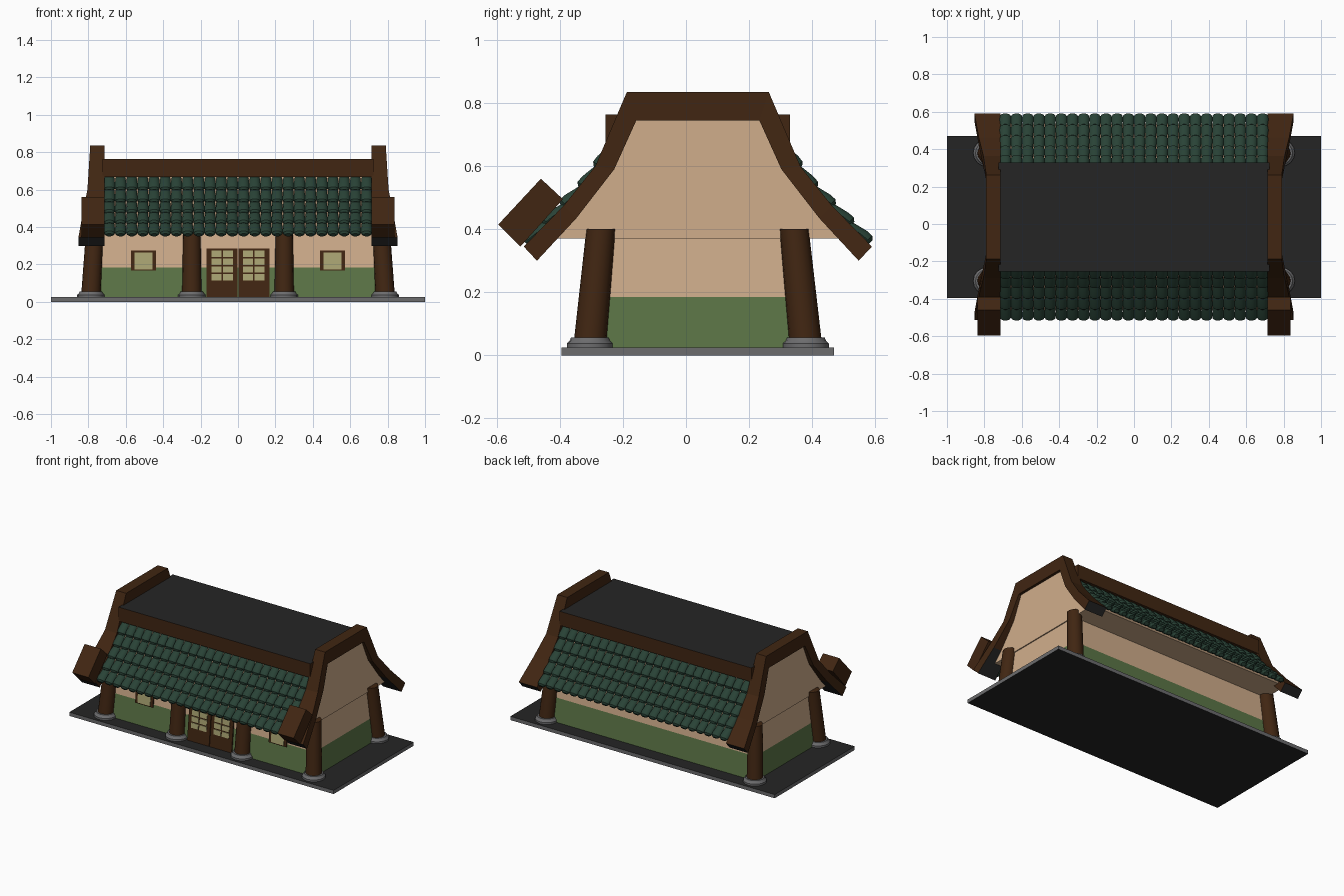
import bpy, bmesh, math
from mathutils import Vector

if "Cube" in bpy.data.objects:
    bpy.data.objects.remove(bpy.data.objects["Cube"])

CY = 0.0375          # depth centre of the building (the front porch ends push it back)


def material(name, r, g, b):
    m = bpy.data.materials.new(name)
    m.diffuse_color = (r, g, b, 1)
    m.use_nodes = True
    m.node_tree.nodes["Principled BSDF"].inputs["Base Color"].default_value = m.diffuse_color
    return m


BROWN = material("dark brown wood", 0.052, 0.019, 0.006)
CREAM = material("cream plaster", 0.63, 0.42, 0.26)
GREEN = material("moss green paint", 0.107, 0.18, 0.062)
TILE = material("dark green tile", 0.022, 0.055, 0.037)
GREY = material("grey stone", 0.15, 0.15, 0.155)
DARK = material("charcoal", 0.018, 0.018, 0.018)
PANE = material("pale yellow pane", 0.40, 0.37, 0.17)


def loft(name, pieces, mats, rule=None, smooth=False):
    """Each piece is a list of equal rings, skinned and capped at both ends."""
    bm = bmesh.new()
    for rings in pieces:
        rows = [[bm.verts.new(p) for p in r] for r in rings]
        n = len(rows[0])
        for a, b in zip(rows, rows[1:]):
            for i in range(n):
                bm.faces.new((a[i], a[(i + 1) % n], b[(i + 1) % n], b[i]))
        bm.faces.new(rows[0])
        bm.faces.new(rows[-1])
    bmesh.ops.recalc_face_normals(bm, faces=bm.faces)
    if rule:
        bm.normal_update()
        for f in bm.faces:
            f.material_index = rule(f.normal, f.calc_center_median())
    me = bpy.data.meshes.new(name)
    bm.to_mesh(me)
    bm.free()
    for m in mats:
        me.materials.append(m)
    ob = bpy.data.objects.new(name, me)
    bpy.context.collection.objects.link(ob)
    if smooth:
        bpy.ops.object.select_all(action='DESELECT')
        bpy.context.view_layer.objects.active = ob
        ob.select_set(True)
        bpy.ops.object.shade_smooth_by_angle(angle=math.radians(40))
    return ob


def rect(x, y0, y1, z):
    return [(-x, y0, z), (x, y0, z), (x, y1, z), (-x, y1, z)]


def circle(x, y, z, r, n=16):
    return [(x + r * math.cos(2 * math.pi * i / n),
             y + r * math.sin(2 * math.pi * i / n), z) for i in range(n)]


# ground slab: grey edge, charcoal faces
flat_dark = lambda n, c: 1 if abs(n.z) > 0.5 else 0
loft("ground_slab", [[rect(1, -0.395, 0.47, 0), rect(1, -0.395, 0.47, 0.025)]],
     [GREY, DARK], flat_dark)


# walls lean inwards with height
def lean(z):
    return (z - 0.025) / 0.345 * 0.036


def wall_ring(z):
    k = lean(z)
    return rect(0.79 - k * 0.7, -0.302 + k, 0.377 - k, z)


loft("lower_wall", [[wall_ring(0.02), wall_ring(0.185)]], [GREEN])
loft("upper_wall", [[wall_ring(0.185), wall_ring(0.375)]], [CREAM])


# plates lying on the sloping front wall
def plate(x0, x1, z0, z1, out):
    def ring(z):
        y = -0.302 + lean(z)
        return [(x0, y - out, z), (x1, y - out, z), (x1, y + 0.004, z), (x0, y + 0.004, z)]
    return [ring(z0), ring(z1)]


loft("door_leaves", [plate(-0.168, -0.002, 0.025, 0.285, 0.008),
                     plate(0.002, 0.168, 0.025, 0.285, 0.008)], [BROWN])
panes = []
for cx in (-0.085, 0.085):
    for col in (-1, 1):
        for row in range(4):
            mx, z = cx + col * 0.031, 0.114 + row * 0.042
            panes.append(plate(mx - 0.027, mx + 0.027, z, z + 0.034, 0.012))
loft("door_panes", panes, [PANE])
for s, side in ((-1, "left"), (1, "right")):
    x = s * 0.505
    loft(side + "_window_frame", [plate(x - 0.067, x + 0.067, 0.167, 0.275, 0.008)], [BROWN])
    loft(side + "_window_pane", [plate(x - 0.048, x + 0.048, 0.174, 0.265, 0.012)], [PANE])

# columns on stone feet
spots = [("front_inner", 0.247, 0.247, -0.305, -0.27),
         ("front_corner", 0.787, 0.765, -0.305, -0.27),
         ("back_corner", 0.787, 0.765, 0.38, 0.343)]
for name, xb, xt, yb, yt in spots:
    for s, side in ((-1, "left"), (1, "right")):
        loft(f"{name}_column_{side}",
             [[circle(s * xb, yb, 0.03, 0.052), circle(s * xt, yt, 0.40, 0.046)]],
             [BROWN], smooth=True)
        loft(f"{name}_stone_{side}",
             [[circle(s * xb, yb, z, r) for z, r in
               ((0.02, 0.073), (0.038, 0.073), (0.046, 0.064), (0.056, 0.060))]],
             [GREY], smooth=True)

# plaster roof body with the gable ends
half = [(0.485, 0.37), (0.50, 0.385), (0.37, 0.505), (0.295, 0.60), (0.22, 0.76)]
outline = [(CY - u, z) for u, z in half] + [(CY + u, z) for u, z in reversed(half)]
loft("roof_body", [[[(x, y, z) for y, z in outline] for x in (-0.772, 0.772)]], [CREAM])

# flat ridge: brown beams around a charcoal top
loft("ridge_deck", [[rect(0.725, -0.255, 0.33, 0.668), rect(0.725, -0.255, 0.33, 0.764)]],
     [BROWN, DARK], lambda n, c: 1 if n.z > 0.5 else 0)

# curved gable trims, flaring outwards towards the eaves
inner = [(0.51, 0.30), (0.385, 0.435), (0.265, 0.59), (0.195, 0.745)]
outer = [(0.552, 0.345), (0.425, 0.475), (0.325, 0.60), (0.225, 0.835)]
flare = [0.853, 0.83, 0.805, 0.79]
for s, side in ((-1, "left"), (1, "right")):
    rings = []
    for d in (-1, 1):
        part = [[(s * 0.715, CY + d * o[0], o[1]), (s * w, CY + d * o[0], o[1]),
                 (s * w, CY + d * i[0], i[1]), (s * 0.715, CY + d * i[0], i[1])]
                for i, o, w in zip(inner, outer, flare)]
        rings += part if d < 0 else part[::-1]
    loft(side + "_gable_trim", [rings], [BROWN, DARK],
         lambda n, c: 1 if n.z < -0.4 and c.z < 0.45 else 0)
    # heavy block on the front end of each trim
    block = [(-0.595, 0.415), (-0.46, 0.56), (-0.39, 0.495), (-0.525, 0.345)]
    loft(side + "_trim_block", [[[(s * x, y, z) for y, z in block] for x in (0.715, 0.838)]],
         [BROWN])

# rows of rounded roof tiles following the slope
COLS, ROWS = 24, 5
PATH = [Vector(p) for p in ((0.268, 0.662), (0.35, 0.545), (0.54, 0.357))]
LENS = [(b - a).length for a, b in zip(PATH, PATH[1:])]


def on_path(t):
    d = t * sum(LENS)
    k = 0 if d < LENS[0] else 1
    return PATH[k] + (PATH[k + 1] - PATH[k]) * ((d - k * LENS[0]) / LENS[k])


def tile(x, d, row):
    a, b = on_path(row / ROWS), on_path((row + 1) / ROWS)
    along = (b - a).normalized()
    up = Vector((-along.y, along.x))
    if up.y < 0:
        up = -up
    rings = []
    # distance along tile, width, height, lift
    for t, w, h, lift in ((-0.1, 0.026, 0.014, -0.004), (0.65, 0.031, 0.021, 0.004),
                          (0.92, 0.029, 0.020, 0.006), (1.05, 0.017, 0.012, 0.005)):
        c = a + (b - a) * t + up * lift
        ring = []
        for i in range(10):
            q = 2 * math.pi * i / 10
            p = c + up * (h * math.sin(q))
            ring.append((x + w * math.cos(q), CY + d * p.x, p.y))
        rings.append(ring)
    return rings


pitch = 1.435 / COLS
for d, side in ((-1, "front"), (1, "back")):
    loft(side + "_roof_tiles",
         [tile(-0.7175 + pitch * (c + 0.5), d, r) for c in range(COLS) for r in range(ROWS)],
         [TILE], smooth=True)
